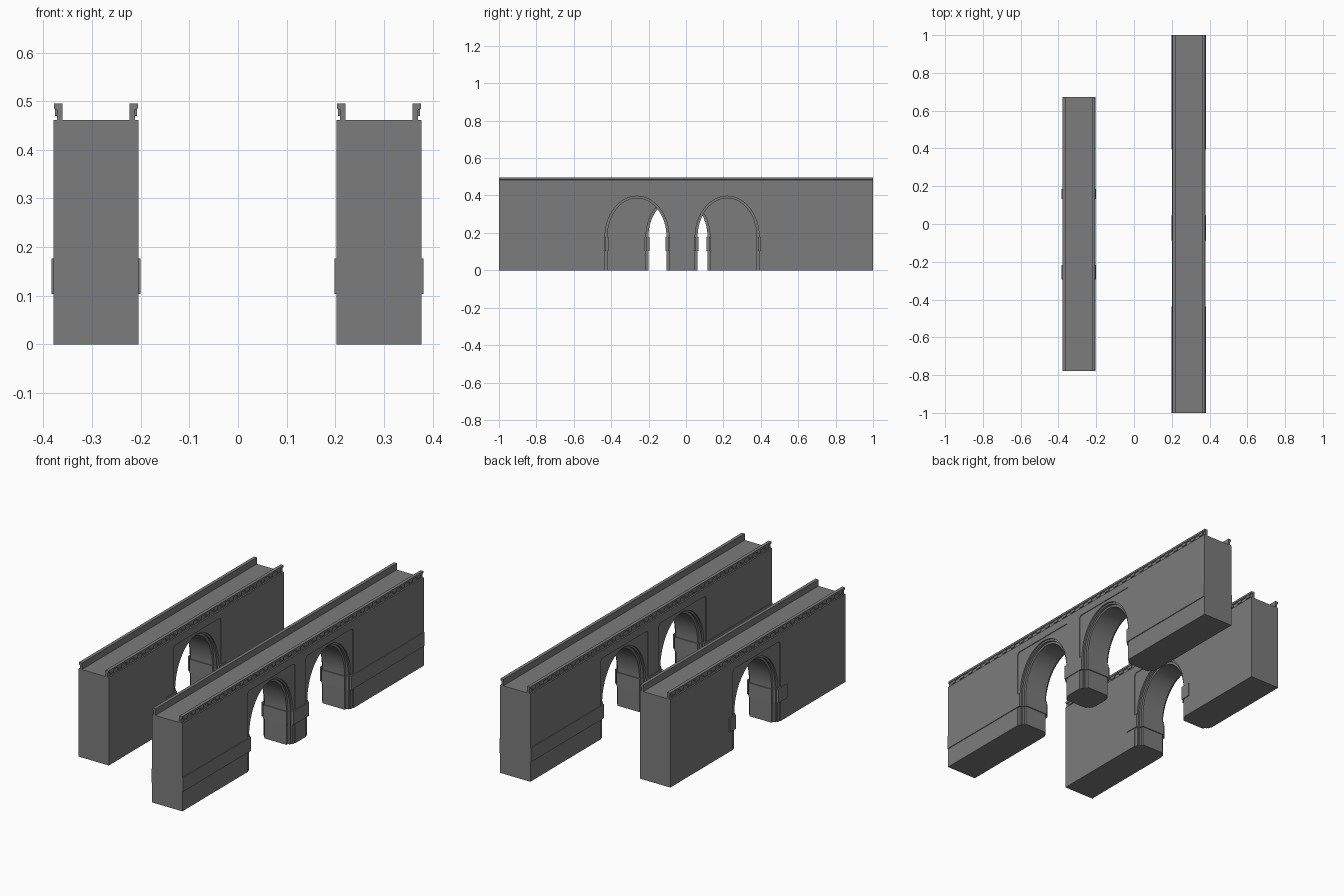
import bpy, bmesh, math

if "Cube" in bpy.data.objects:
    bpy.data.objects.remove(bpy.data.objects["Cube"])

stone = bpy.data.materials.new("grey stone")
stone.diffuse_color = (0.2, 0.2, 0.2, 1)
stone.use_nodes = True
stone.node_tree.nodes["Principled BSDF"].inputs["Base Color"].default_value = stone.diffuse_color

HALF = 0.0875        # half width of the bridge body
DECK = 0.461         # deck height
PROUD = 0.004        # how far the impost band stands out


def prism(name, pts, axis, a, b):
    """Extrude a closed outline along x (pts = y,z) or y (pts = x,z)."""
    bm = bmesh.new()
    place = (lambda p, t: (t, p[0], p[1])) if axis == 'x' else (lambda p, t: (p[0], t, p[1]))
    lo = [bm.verts.new(place(p, a)) for p in pts]
    hi = [bm.verts.new(place(p, b)) for p in pts]
    bm.faces.new(lo)
    bm.faces.new(hi)
    n = len(pts)
    for i in range(n):
        j = (i + 1) % n
        bm.faces.new((lo[i], lo[j], hi[j], hi[i]))
    bmesh.ops.recalc_face_normals(bm, faces=bm.faces)
    me = bpy.data.meshes.new(name)
    bm.to_mesh(me)
    bm.free()
    me.materials.append(stone)
    ob = bpy.data.objects.new(name, me)
    bpy.context.collection.objects.link(ob)
    return ob


def rect(u0, u1, v0, v1):
    return [(u0, v0), (u1, v0), (u1, v1), (u0, v1)]


def arch(c, half, top, spring=0.178, n=32):
    """Upright arch outline with an elliptical head."""
    pts = [(c - half, -0.05), (c + half, -0.05)]
    for i in range(n + 1):
        t = math.pi * i / n
        pts.append((c + half * math.cos(t), spring + (top - spring) * math.sin(t)))
    return pts


def panel(c, half, top, r=0.018, n=5):
    """Upright panel outline with rounded upper corners."""
    pts = [(c - half, -0.05), (c + half, -0.05)]
    for cx, start in ((c + half - r, 0), (c - half + r, math.pi / 2)):
        for i in range(n + 1):
            t = start + math.pi / 2 * i / n
            pts.append((cx + r * math.cos(t), top - r + r * math.sin(t)))
    return pts


def cut(ob, cutter):
    cutter.hide_render = True
    m = ob.modifiers.new("cut", 'BOOLEAN')
    m.operation, m.solver, m.object = 'DIFFERENCE', 'EXACT', cutter
    bpy.context.view_layer.objects.active = ob
    bpy.ops.object.modifier_apply(modifier=m.name)
    bpy.data.objects.remove(cutter)


def cut_arches(ob, cx, half_x, centres, shrink):
    """Stepped arch opening: two shallow orders on each face, then the through opening."""
    for c in centres:
        for s in (-1, 1):
            for half, top, depth in ((0.18, 0.405, 0.012), (0.171, 0.396, 0.024)):
                a, b = sorted((cx + s * (half_x - depth), cx + s * (half_x + 0.05)))
                cut(ob, prism("cutter", arch(c, half - shrink, top), 'x', a, b))
        cut(ob, prism("cutter", arch(c, 0.158 - shrink, 0.385), 'x', cx - 0.2, cx + 0.2))


def smooth(ob):
    bpy.ops.object.select_all(action='DESELECT')
    ob.select_set(True)
    bpy.context.view_layer.objects.active = ob
    bpy.ops.object.shade_smooth_by_angle(angle=math.radians(25))


def bridge(label, cx, y0, y1, centres, band0, band1):
    # body with recessed panels and stepped arches
    body = prism(label + "_body", rect(y0, y1, 0, DECK), 'x', cx - HALF, cx + HALF)
    for c in centres:
        for s in (-1, 1):
            a, b = sorted((cx + s * (HALF - 0.004), cx + s * (HALF + 0.05)))
            cut(body, prism("cutter", panel(c, 0.196, 0.42), 'x', a, b))
    cut_arches(body, cx, HALF, centres, 0)
    smooth(body)

    # impost band wrapping the piers
    hb = HALF + PROUD
    band = prism(label + "_impost_band", rect(band0, band1, 0.104, 0.177), 'x', cx - hb, cx + hb)
    cut_arches(band, cx, hb, centres, 0.005)

    # parapets with overhanging cap and a row of small corbels
    for side, s in (("left", -1), ("right", 1)):
        prof = [(0.069, DECK), (0.080, DECK), (0.080, 0.482), (0.086, 0.485),
                (0.086, 0.495), (0.069, 0.495)]
        prism(f"{label}_{side}_parapet", [(cx + s * x, z) for x, z in prof], 'y', y0, y1)
        n = round((y1 - y0) / 0.066)
        step = (y1 - y0) / n
        bm = bmesh.new()
        for i in range(n):
            ym = y0 + (i + 0.5) * step
            r = bmesh.ops.create_cube(bm, size=1)
            for v in r["verts"]:
                v.co = (cx + s * 0.0815 + v.co.x * 0.005, ym + v.co.y * 0.03,
                        0.477 + v.co.z * 0.014)
        me = bpy.data.meshes.new("corbels")
        bm.to_mesh(me)
        bm.free()
        me.materials.append(stone)
        bpy.context.collection.objects.link(
            bpy.data.objects.new(f"{label}_{side}_corbels", me))


bridge("long_bridge", 0.290, -1.0, 1.0, (-0.262, 0.22), -1.0, 1.0)
bridge("short_bridge", -0.292, -0.778, 0.672, (-0.043,), -0.295, 0.185)
